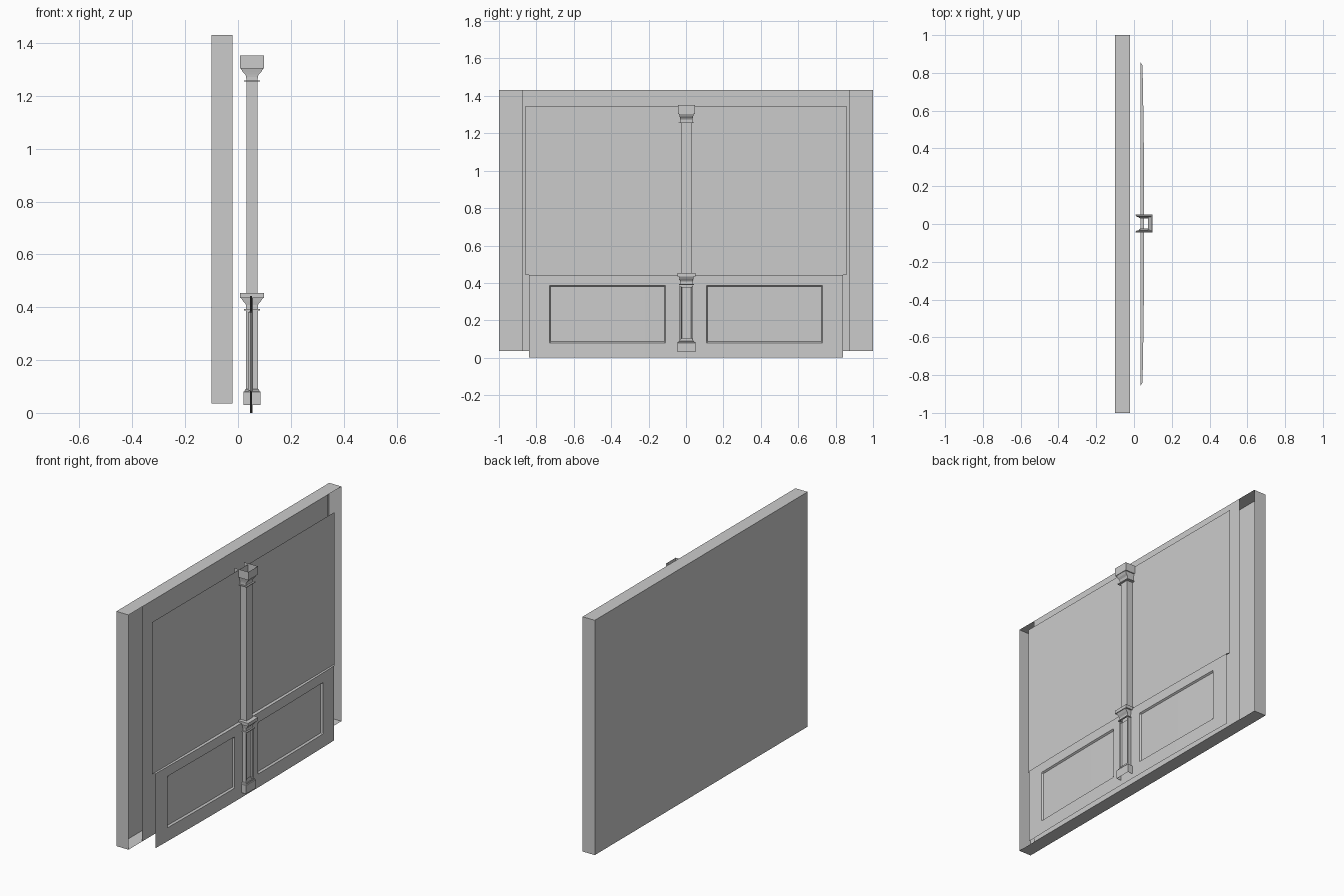
import bpy, bmesh

if "Cube" in bpy.data.objects:
    bpy.data.objects.remove(bpy.data.objects["Cube"])


def finish(bm, name):
    me = bpy.data.meshes.new(name)
    bm.normal_update()
    bm.to_mesh(me)
    bm.free()
    ob = bpy.data.objects.new(name, me)
    bpy.context.collection.objects.link(ob)
    return ob


def skin(bm, rows):
    """Join successive rows of points with quads; returns faces per row gap."""
    vr = [[bm.verts.new(p) for p in row] for row in rows]
    return [[bm.faces.new((a[i], a[i + 1], b[i + 1], b[i])) for i in range(len(a) - 1)]
            for a, b in zip(vr, vr[1:])]


def sheet(name, x, y, z0, z1):
    bm = bmesh.new()
    skin(bm, [[(x, -y, z), (x, y, z)] for z in (z0, z1)])
    return finish(bm, name)


# Backing wall: hollow box open at the front, covered by a narrower front sheet
bm = bmesh.new()
bmesh.ops.create_cube(bm, size=1)
for v in bm.verts:
    v.co = (-0.06 + v.co.x * 0.08, v.co.y * 2, 0.733 + v.co.z * 1.396)
bm.normal_update()
bmesh.ops.delete(bm, geom=[f for f in bm.faces if f.normal.x > 0.9], context='FACES')
finish(bm, "backing_wall")
sheet("backing_front_sheet", -0.02, 0.875, 0.035, 1.431)

# Flat upper panel
sheet("upper_panel", 0.034, 0.858, 0.443, 1.347)

# Gently bowed wainscot with two recessed fields and a ledge on top
half = [0.11, 0.116] + [0.116 + 0.608 * i / 6 for i in range(1, 7)] + [0.73, 0.84]
ys = [-y for y in reversed(half)] + [0] + half
zs = [0, 0.08, 0.087, 0.38, 0.386, 0.443]


def face_x(y, z):
    recessed = 0.113 < abs(y) < 0.727 and 0.083 < z < 0.383
    return 0.054 - 0.009 * (y / 0.84) ** 2 - (0.01 if recessed else 0)


bm = bmesh.new()
rows = [[(face_x(y, z), y, z) for y in ys] for z in zs]
rows.append([(0.034, y * 0.858 / 0.84, 0.443) for y in ys])
skin(bm, rows)
finish(bm, "wainscot")


# Pilaster pieces: three-sided profiles, open at the back and at the ends
def pilaster(name, levels, panel=False):
    """levels: (z, half width, half depth)"""
    cx, cy = 0.053, 0.002
    rows = [[(cx - d, cy - w, z), (cx + d, cy - w, z), (cx + d, cy + w, z), (cx - d, cy + w, z)]
            for z, w, d in levels]
    bm = bmesh.new()
    faces = skin(bm, rows)
    bm.normal_update()
    if panel:
        front = [faces[0][1]]
        bmesh.ops.inset_region(bm, faces=front, thickness=0.008)
        for v in front[0].verts:
            v.co.z += 0.013 if v.co.z < 0.24 else -0.011
        bmesh.ops.inset_region(bm, faces=front, thickness=0.004, depth=-0.008)
    return finish(bm, name)


pilaster("pedestal_base", [(0.03, 0.048, 0.032), (0.08, 0.048, 0.032),
                           (0.082, 0.043, 0.028), (0.088, 0.041, 0.027), (0.09, 0.036, 0.023)])
pilaster("pedestal", [(0.09, 0.036, 0.023), (0.388, 0.036, 0.023)], panel=True)
pilaster("pedestal_cap", [
    (0.388, 0.036, 0.023), (0.388, 0.040, 0.031), (0.393, 0.040, 0.031), (0.393, 0.034, 0.022),
    (0.408, 0.034, 0.022), (0.413, 0.035, 0.025), (0.422, 0.037, 0.033), (0.434, 0.039, 0.041),
    (0.434, 0.048, 0.045), (0.453, 0.048, 0.045), (0.453, 0.027, 0.0205)])
pilaster("shaft", [(0.453, 0.027, 0.0205), (1.254, 0.027, 0.0205)])
pilaster("capital", [
    (1.254, 0.027, 0.0205), (1.254, 0.042, 0.031), (1.259, 0.042, 0.031), (1.259, 0.033, 0.0215),
    (1.272, 0.033, 0.022), (1.280, 0.034, 0.025), (1.290, 0.036, 0.035), (1.303, 0.039, 0.042),
    (1.303, 0.045, 0.045), (1.352, 0.045, 0.045)])
